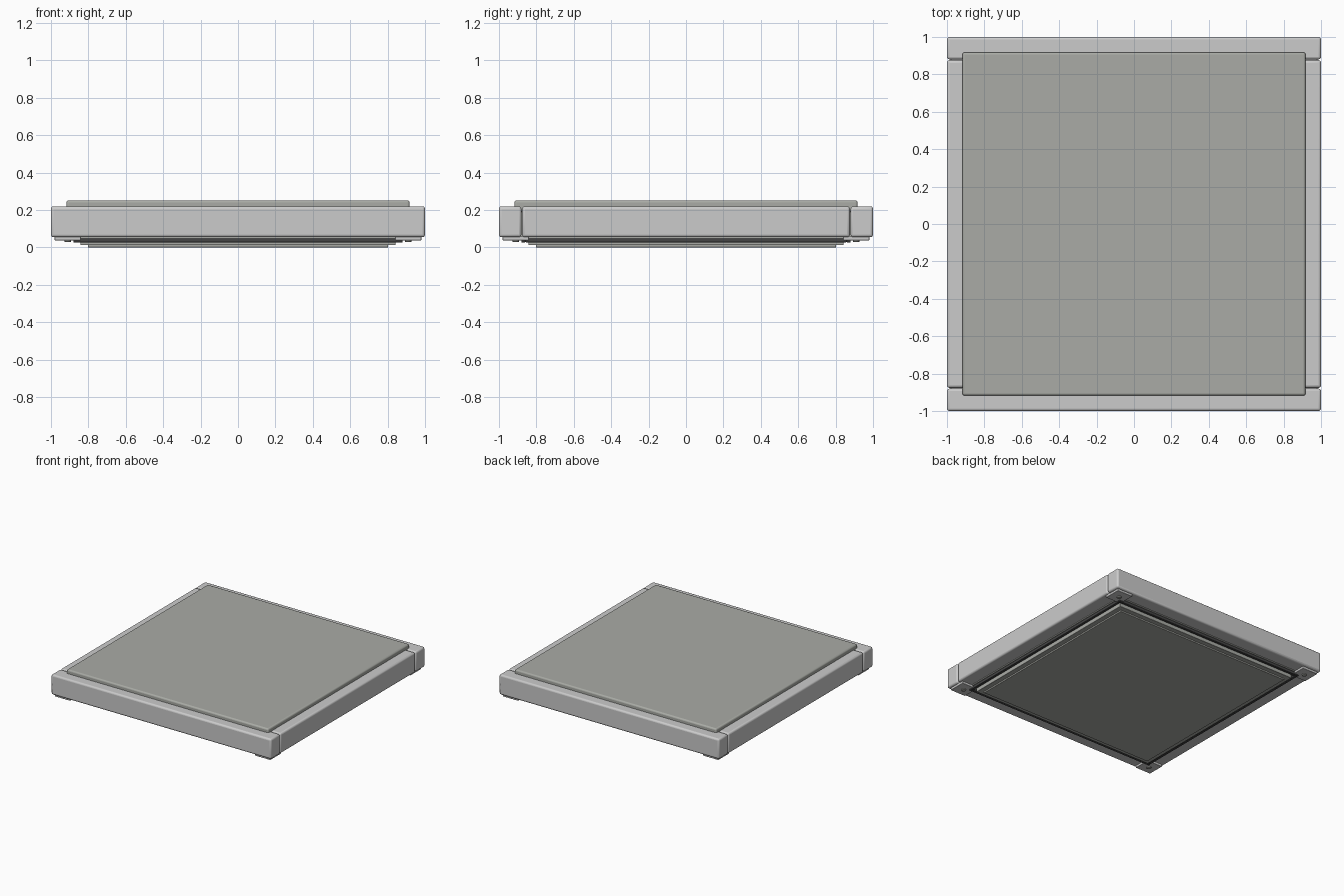
import bpy

if "Cube" in bpy.data.objects:
    bpy.data.objects.remove(bpy.data.objects["Cube"])

def material(name, rgb):
    m = bpy.data.materials.new(name)
    m.diffuse_color = (*rgb, 1)
    m.use_nodes = True
    m.node_tree.nodes["Principled BSDF"].inputs["Base Color"].default_value = m.diffuse_color
    return m

panel_grey = material("panel_grey", (0.40, 0.41, 0.38))
seal_dark = material("seal_dark", (0.06, 0.06, 0.06))

def finish(o, name, bevel, mat, segments=3):
    o.name = name
    if bevel:
        b = o.modifiers.new("Bevel", "BEVEL")
        b.width, b.segments = bevel, segments
    if mat:
        o.data.materials.append(mat)
    bpy.ops.object.shade_smooth_by_angle()
    return o

def box(name, lo, hi, bevel=0.0, mat=None):
    bpy.ops.mesh.primitive_cube_add(size=1, location=[(a + b) / 2 for a, b in zip(lo, hi)])
    o = bpy.context.object
    o.scale = [b - a for a, b in zip(lo, hi)]
    bpy.ops.object.transform_apply(location=False, rotation=False, scale=True)
    return finish(o, name, bevel, mat)

def slab(name, half, z0, z1, bevel, mat=None):
    return box(name, (-half, -half, z0), (half, half, z1), bevel, mat)

def ring(name, outer, width, z0, z1, bevel, mat=None):
    # four mitre-free strips around the square
    inner = outer - width
    for s in (-1, 1):
        a, b = sorted((s * inner, s * outer))
        box(name + "_x", (-outer, a, z0), (outer, b, z1), bevel, mat)
        box(name + "_y", (a, -inner, z0), (b, inner, z1), bevel, mat)

# Outer frame beams: full-length front and back, shorter sides between them
for s, fb, lr in ((-1, "front", "left"), (1, "back", "right")):
    a, b = sorted((s * 0.88, s * 1.0))
    box(fb + "_beam", (-1, a, 0.055), (1, b, 0.22), 0.014)
    box(lr + "_beam", (a, -0.876, 0.055), (b, 0.876, 0.22), 0.014)

# Raised top panel and the core carrying it
slab("top_panel", 0.917, 0.19, 0.252, 0.012, panel_grey)
slab("core", 0.885, 0.05, 0.20, 0.0, panel_grey)

# Stepped underside with a dark seal around it
ring("seal", 0.88, 0.022, 0.027, 0.052, 0.004, seal_dark)
slab("lower_panel", 0.842, 0.012, 0.055, 0.004, panel_grey)
slab("base_plate", 0.802, 0.0, 0.02, 0.003, panel_grey)

# Corner plates with a screw each
for sx in (-1, 1):
    for sy in (-1, 1):
        xs, ys = sorted((sx * 0.84, sx * 0.98)), sorted((sy * 0.84, sy * 0.98))
        box("corner_plate", (xs[0], ys[0], 0.037), (xs[1], ys[1], 0.06), 0.004)
        bpy.ops.mesh.primitive_cylinder_add(vertices=20, radius=0.018, depth=0.014,
                                            location=(sx * 0.91, sy * 0.91, 0.036))
        finish(bpy.context.object, "corner_screw", 0.003, panel_grey, 2)
